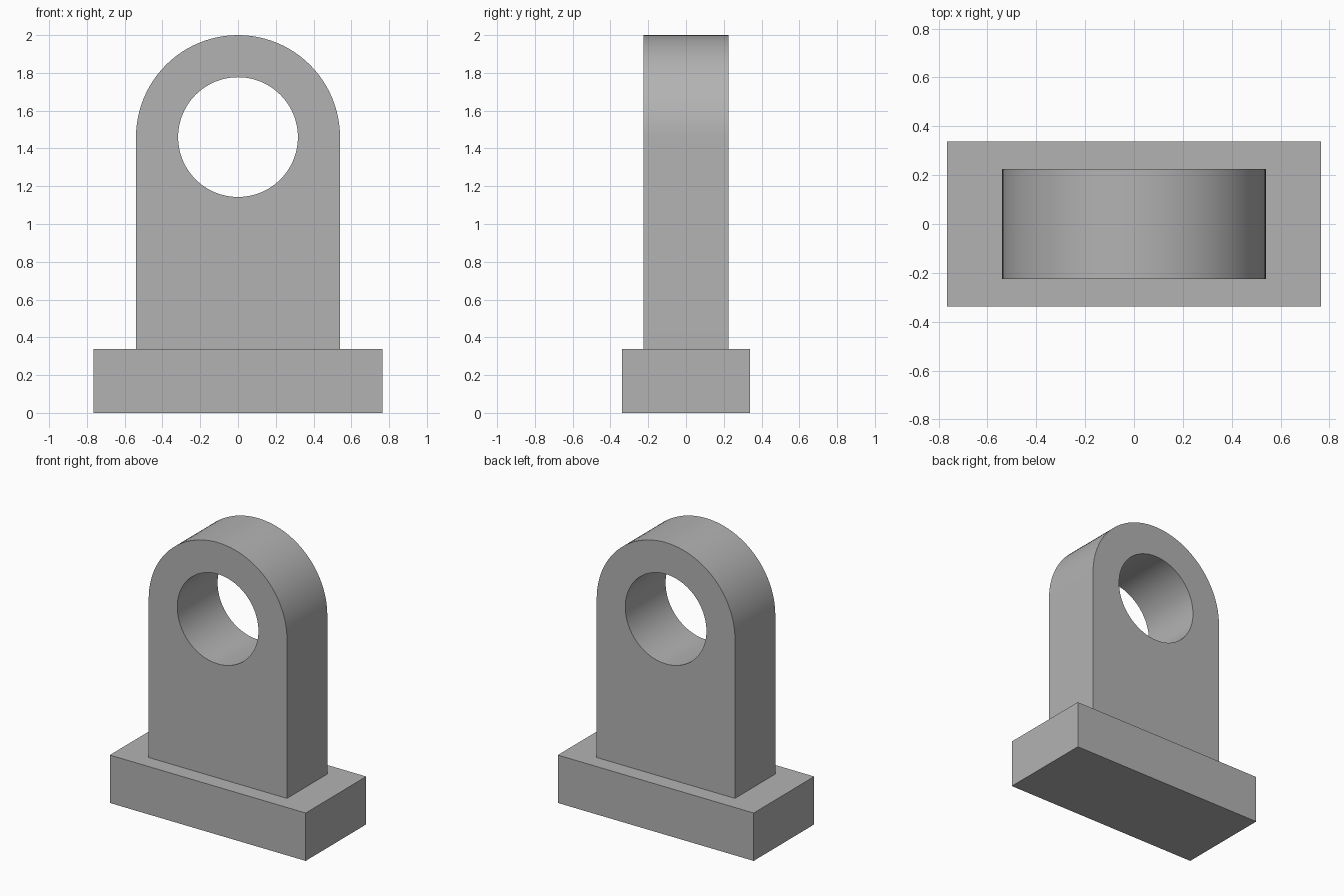
import bpy
import bmesh
import math

cube = bpy.data.objects.get("Cube")
if cube:
    bpy.data.objects.remove(cube, do_unlink=True)

BASE_SIZE = (1.53, 0.675, 0.338)
HALF_WIDTH = 0.54
THICKNESS = 0.45
EYE_Z = 2 - HALF_WIDTH
HOLE_RADIUS = 0.317
SEGMENTS = 96

grey = bpy.data.materials.new("plain_grey")
grey.use_nodes = True
colour = (0.45, 0.45, 0.45, 1)
grey.diffuse_color = colour
grey.node_tree.nodes["Principled BSDF"].inputs["Base Color"].default_value = colour


def add_object(name, bm):
    bmesh.ops.recalc_face_normals(bm, faces=bm.faces)
    mesh = bpy.data.meshes.new(name)
    bm.to_mesh(mesh)
    bm.free()
    mesh.materials.append(grey)
    obj = bpy.data.objects.new(name, mesh)
    bpy.context.collection.objects.link(obj)
    return obj


def arc(radius, sweep, steps):
    angles = [sweep * i / steps for i in range(steps + 1)]
    return [(radius * math.cos(a), EYE_Z + radius * math.sin(a)) for a in angles]


def add_loop(bm, points):
    verts = [bm.verts.new((x, -THICKNESS / 2, z)) for x, z in points]
    return [bm.edges.new((v, verts[i - 1])) for i, v in enumerate(verts)]


# Rectangular base block
bm = bmesh.new()
bmesh.ops.create_cube(bm, size=1)
bmesh.ops.scale(bm, vec=BASE_SIZE, verts=bm.verts)
bmesh.ops.translate(bm, vec=(0, 0, BASE_SIZE[2] / 2), verts=bm.verts)
add_object("base", bm)

# Round-topped upright with a through hole
bm = bmesh.new()
foot = BASE_SIZE[2]
outline = arc(HALF_WIDTH, math.pi, SEGMENTS // 2)
outline += [(-HALF_WIDTH, foot), (HALF_WIDTH, foot)]
hole = arc(HOLE_RADIUS, math.tau, SEGMENTS)[:-1]
edges = add_loop(bm, outline) + add_loop(bm, hole)
bmesh.ops.triangle_fill(bm, edges=edges, use_beauty=True)
result = bmesh.ops.extrude_face_region(bm, geom=bm.faces[:], use_keep_orig=True)
moved = [g for g in result["geom"] if isinstance(g, bmesh.types.BMVert)]
bmesh.ops.translate(bm, vec=(0, THICKNESS, 0), verts=moved)
upright = add_object("upright", bm)

# Smooth the curved walls, keep the rims sharp
bpy.ops.object.select_all(action="DESELECT")
upright.select_set(True)
bpy.context.view_layer.objects.active = upright
bpy.ops.object.shade_smooth_by_angle(angle=math.radians(30))
